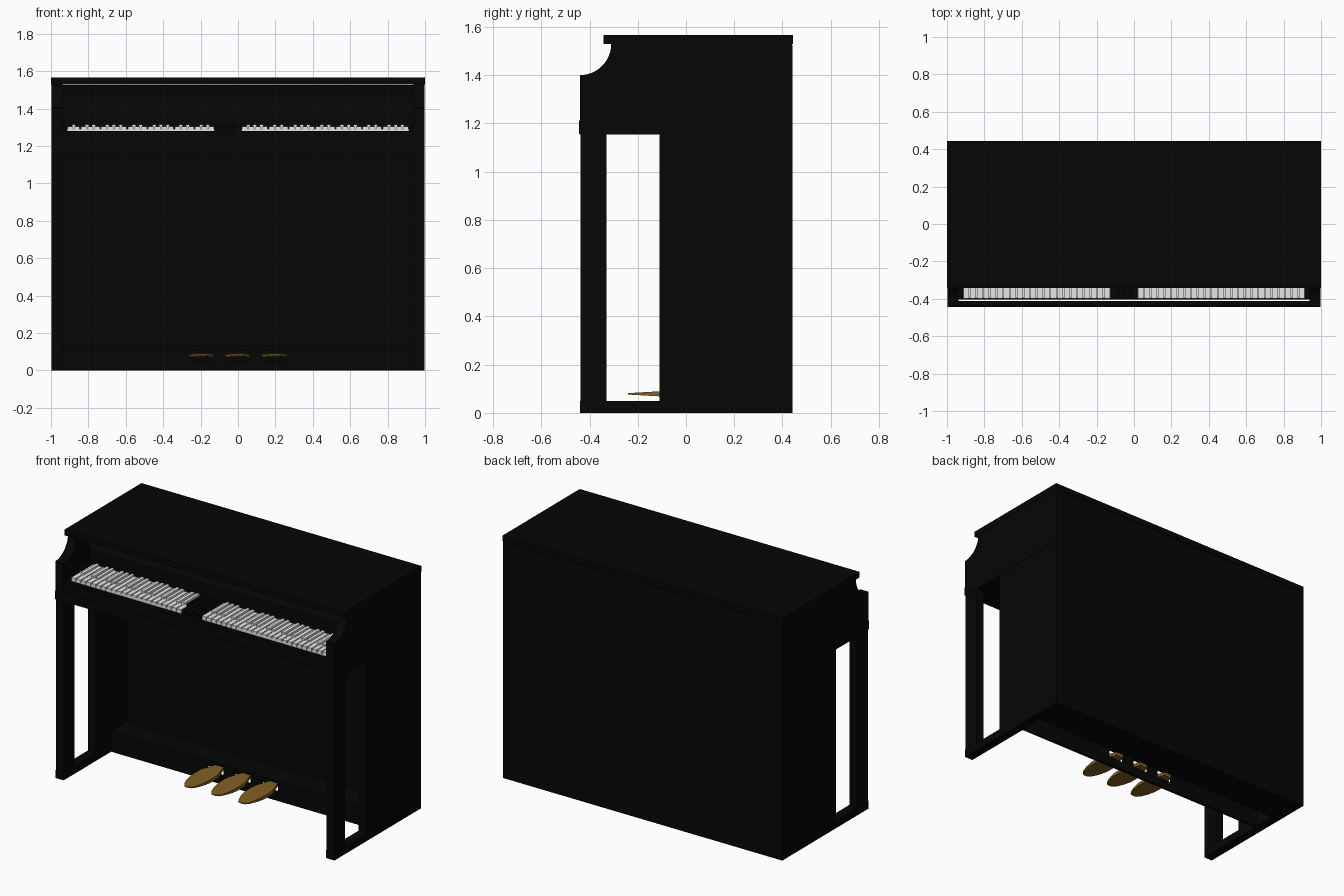
import bpy, bmesh, math

if "Cube" in bpy.data.objects:
    bpy.data.objects.remove(bpy.data.objects["Cube"])


def material(name, rgb):
    m = bpy.data.materials.new(name)
    m.diffuse_color = (*rgb, 1)
    m.use_nodes = True
    m.node_tree.nodes["Principled BSDF"].inputs["Base Color"].default_value = m.diffuse_color
    return m


BLACK = material("black_finish", (0.0018, 0.0018, 0.0018))
IVORY = material("key_white", (0.84, 0.85, 0.83))
GOLD = material("brass", (0.22, 0.115, 0.018))


def finish(name, bm, mat):
    bmesh.ops.recalc_face_normals(bm, faces=bm.faces)
    me = bpy.data.meshes.new(name)
    bm.to_mesh(me)
    bm.free()
    me.materials.append(mat)
    ob = bpy.data.objects.new(name, me)
    bpy.context.collection.objects.link(ob)
    return ob


def boxes(name, specs, mat=BLACK):
    """Each spec is x0, x1, y0, y1, z0, z1."""
    bm = bmesh.new()
    for x0, x1, y0, y1, z0, z1 in specs:
        vs = bmesh.ops.create_cube(bm, size=1)["verts"]
        for v in vs:
            v.co.x = x0 if v.co.x < 0 else x1
            v.co.y = y0 if v.co.y < 0 else y1
            v.co.z = z0 if v.co.z < 0 else z1
    return finish(name, bm, mat)


def prism_x(name, yz, x0, x1, mat=BLACK):
    """Extrude a side profile along x."""
    bm = bmesh.new()
    f = bm.faces.new([bm.verts.new((x0, y, z)) for y, z in yz])
    r = bmesh.ops.extrude_face_region(bm, geom=[f])
    for v in r["geom"]:
        if isinstance(v, bmesh.types.BMVert):
            v.co.x = x1
    return finish(name, bm, mat)


# Side assemblies: cheek with scooped front corner, leg, foot, rear side panel
W = 0.938
arc = [(-0.44 + 0.13 * math.cos(a), 1.53 - 0.13 * math.sin(a))
       for a in (math.pi / 2 * i / 14 for i in range(15))]
cheek = [(-0.44, 1.155), (0.44, 1.155), (0.44, 1.53)] + arc
for side, s in (("left", -1), ("right", 1)):
    def bx(name, a, b, *yz):
        boxes(f"{side}_{name}", [(min(s * a, s * b), max(s * a, s * b), *yz)])
    prism_x(f"{side}_cheek", cheek, s * W, s * 0.998)
    bx("front_leg", W, 0.996, -0.437, -0.33, 0.05, 1.155)
    bx("foot", W, 0.998, -0.44, 0.42, 0, 0.05)
    bx("side_panel", W, 0.996, -0.11, 0.42, 0.05, 1.155)

# Lid, back and inner panels
boxes("lid", [(-1, 1, -0.343, 0.443, 1.53, 1.567)])
boxes("back_panel", [(-0.998, 0.998, 0.412, 0.442, 0, 1.526)])
boxes("knee_panel", [(-W, W, 0.205, 0.225, 0.02, 1.16)])
boxes("bottom_board", [(-W, W, 0.205, 0.412, 0.004, 0.024)])

# Keybed and front slip with a narrow gap between them
boxes("keybed", [(-W, W, -0.404, 0.41, 1.16, 1.275)])
boxes("key_slip", [(-W, W, -0.438, -0.411, 1.165, 1.28)])
boxes("front_trim", [(-0.996, 0.996, -0.444, -0.432, 1.157, 1.213)])
boxes("key_end_blocks", [(s * 0.927 - 0.01, s * 0.927 + 0.01, -0.40, -0.17, 1.27, 1.31)
                         for s in (-1, 1)])

# Stepped fallboard behind the keys
prism_x("fallboard", [(-0.175, 1.27), (-0.175, 1.40), (-0.15, 1.44), (-0.15, 1.48),
                      (-0.12, 1.48), (-0.12, 1.524), (-0.09, 1.524), (-0.09, 1.27)],
        -W, W)

# Keyboard: pale naturals and sharps, with four naturals in the middle left dark
N, X0 = 51, -0.915
P = 1.83 / N
keys = {"pale": [], "dark": []}
sharps = {"pale": [], "dark": []}
for i in range(N):
    x = X0 + i * P
    tone = "dark" if 22 <= i < 26 else "pale"
    keys[tone].append((x + 0.003, x + P - 0.003, -0.398, -0.176, 1.278, 1.303))
    if "ABCDEFG"[i % 7] in "ACDFG" and i < N - 1:
        tone = "dark" if 21 <= i < 26 else "pale"
        sharps[tone].append((x + P - 0.0095, x + P + 0.0095, -0.335, -0.176, 1.28, 1.315))
for tone, mat in (("pale", IVORY), ("dark", BLACK)):
    boxes(f"{tone}_natural_keys", keys[tone], mat)
    boxes(f"{tone}_sharp_keys", sharps[tone], mat)
boxes("key_underlay", [(X0, X0 + 22 * P, -0.395, -0.176, 1.276, 1.29),
                       (X0 + 26 * P, -X0, -0.395, -0.176, 1.276, 1.29)], IVORY)

# Pedal box: top board and a front rail with three slots
CENTRES = (-0.195, -0.002, 0.193)
H, F, B = 0.06, 0.045, 0.065
rail = [(-W, W, F, B, 0, 0.055), (-W, W, F, B, 0.113, 0.13)]
edges = [-W] + [c + d for c in CENTRES for d in (-H, H)] + [W]
rail += [(edges[k], edges[k + 1], F, B, 0.055, 0.113) for k in range(0, 8, 2)]
boxes("pedal_rail", rail)
boxes("pedal_box_top", [(-W, W, B, 0.205, 0.115, 0.13)])

# Pedals: half outline (half width, y), mirrored, thinner at the tip
half = [(0.028, 0.09), (0.045, 0.04), (0.062, -0.01), (0.065, -0.06), (0.064, -0.11),
        (0.055, -0.165), (0.04, -0.21), (0.025, -0.234), (0.01, -0.24)]
for name, c in zip(("left", "middle", "right"), CENTRES):
    bm = bmesh.new()
    rings = []
    for top in (0, 1):
        pts = [(w, y) for w, y in half] + [(-w, y) for w, y in reversed(half)]
        ring = []
        for w, y in pts:
            t = 0.003 + 0.008 * min(1, (y + 0.24) / 0.14)
            ring.append(bm.verts.new((c + w, y, 0.079 + (t if top else -t))))
        rings.append(ring)
        bm.faces.new(ring)
    n = len(rings[0])
    for k in range(n):
        j = (k + 1) % n
        bm.faces.new((rings[0][k], rings[0][j], rings[1][j], rings[1][k]))
    finish(f"{name}_pedal", bm, GOLD)
